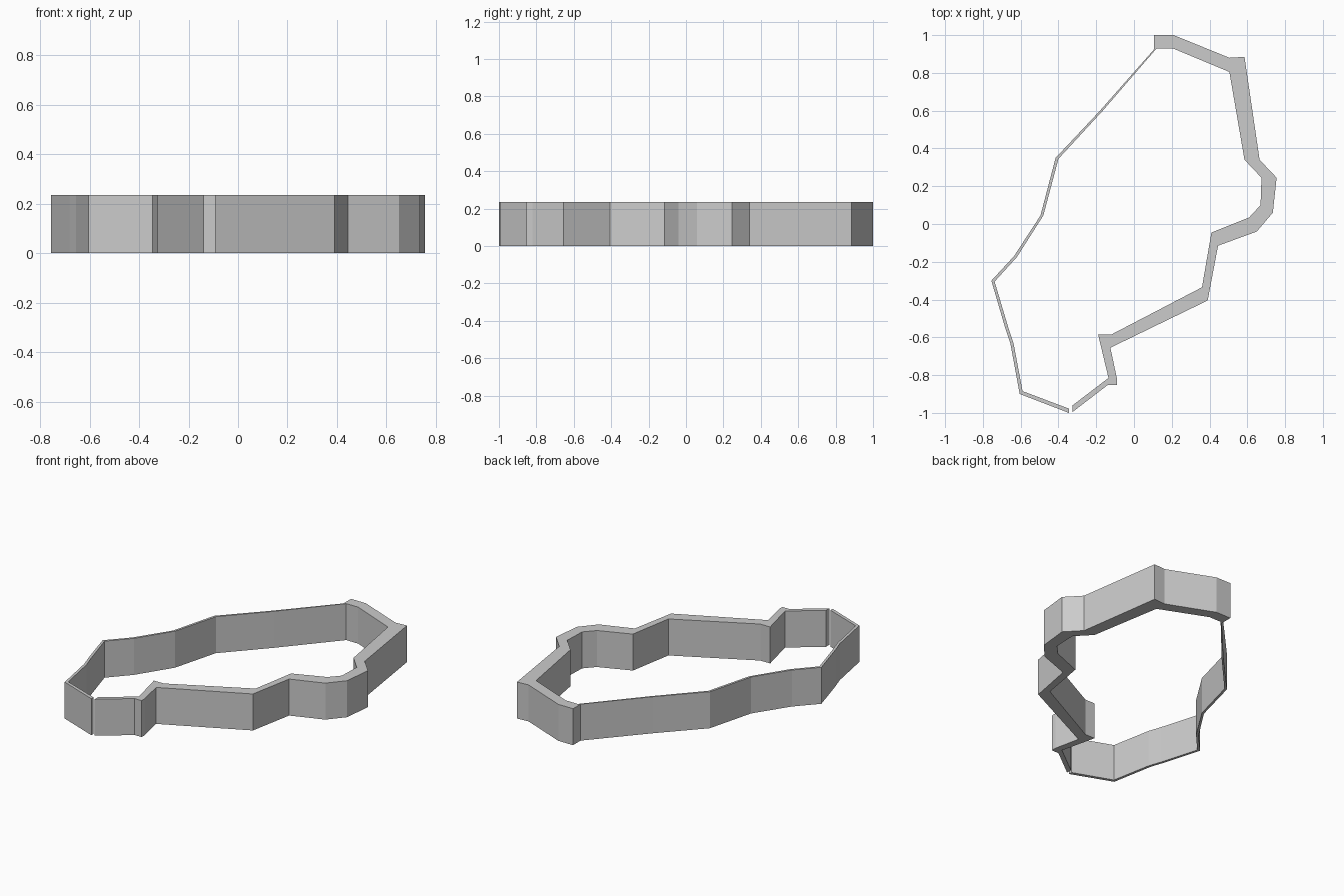
import bpy, bmesh

HEIGHT = 0.235

# Thick right-hand wall: outer edge, from the top corner round to the slit
thick_outer = [(0.105, 1.0), (0.21, 1.0), (0.505, 0.88), (0.585, 0.885),
               (0.665, 0.34), (0.755, 0.245), (0.735, 0.06), (0.65, -0.04),
               (0.445, -0.115), (0.39, -0.405), (-0.125, -0.655),
               (-0.09, -0.82), (-0.09, -0.853), (-0.14, -0.853), (-0.325, -0.995)]
# Thick wall: inner edge, from the slit back to the top corner
thick_inner = [(-0.325, -0.96), (-0.135, -0.815), (-0.19, -0.585),
               (-0.12, -0.585), (0.36, -0.335), (0.41, -0.045), (0.61, 0.035),
               (0.67, 0.10), (0.675, 0.245), (0.585, 0.34), (0.505, 0.805),
               (0.205, 0.93), (0.12, 0.93)]
# Thin left-hand wall: inner edge down to the slit, outer edge back up
thin_inner = [(-0.165, 0.60), (-0.40, 0.345), (-0.48, 0.045), (-0.62, -0.175),
              (-0.738, -0.305), (-0.665, -0.55), (-0.638, -0.63),
              (-0.59, -0.885), (-0.345, -0.977)]
thin_outer = [(-0.345, -1.0), (-0.605, -0.90), (-0.655, -0.63),
              (-0.682, -0.55), (-0.755, -0.30), (-0.635, -0.17),
              (-0.495, 0.045), (-0.415, 0.35), (-0.18, 0.60), (0.105, 0.923)]


def extrude_outline(name, outline, height):
    bm = bmesh.new()
    base = bm.faces.new([bm.verts.new((x, y, 0)) for x, y in outline])
    top = bmesh.ops.extrude_face_region(bm, geom=[base], use_keep_orig=True)
    verts = [g for g in top["geom"] if isinstance(g, bmesh.types.BMVert)]
    bmesh.ops.translate(bm, verts=verts, vec=(0, 0, height))
    bmesh.ops.recalc_face_normals(bm, faces=bm.faces)
    mesh = bpy.data.meshes.new(name)
    bm.to_mesh(mesh)
    bm.free()
    obj = bpy.data.objects.new(name, mesh)
    bpy.context.collection.objects.link(obj)
    return obj


# One continuous wall, open at the slit
extrude_outline("perimeter_wall",
                thick_outer + thick_inner + thin_inner + thin_outer, HEIGHT)
